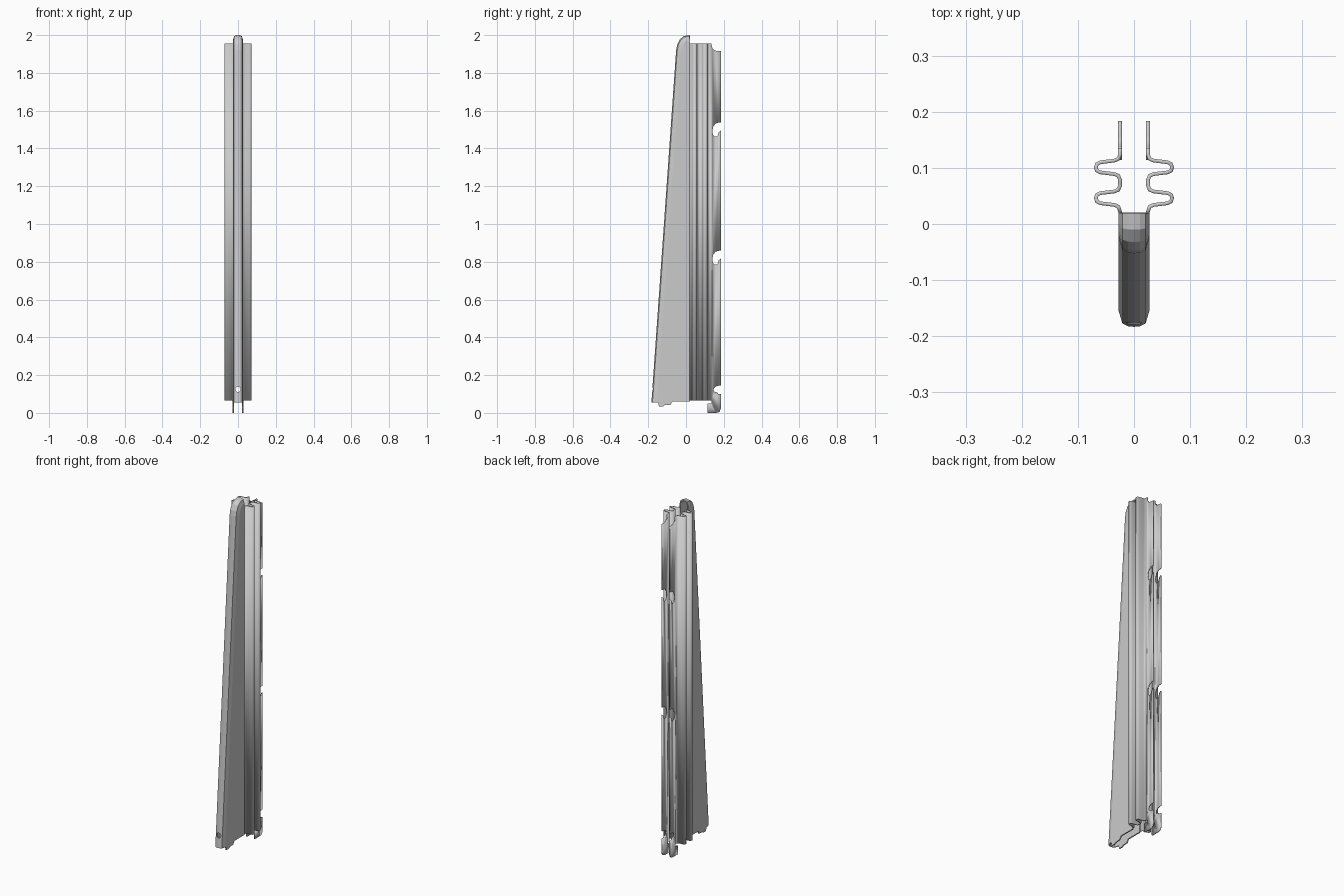
import bpy, bmesh, math
from mathutils import Vector

if "Cube" in bpy.data.objects:
    bpy.data.objects.remove(bpy.data.objects["Cube"])

T = 0.0065  # sheet thickness


def sheet_object(name, bm):
    """Turn a half surface into a mirrored, thick sheet metal part."""
    bmesh.ops.recalc_face_normals(bm, faces=bm.faces)
    me = bpy.data.meshes.new(name)
    bm.to_mesh(me)
    bm.free()
    ob = bpy.data.objects.new(name, me)
    bpy.context.collection.objects.link(ob)
    m = ob.modifiers.new("mirror", 'MIRROR')
    m.use_clip = True
    m.merge_threshold = 0.0005
    s = ob.modifiers.new("thickness", 'SOLIDIFY')
    s.thickness = T
    s.offset = 0
    s.use_even_offset = True
    bpy.ops.object.select_all(action='DESELECT')
    ob.select_set(True)
    bpy.context.view_layer.objects.active = ob
    return ob


# Tapered front channel: rounded nose swept along the front edge, plus side wall
edge = [Vector(p) for p in [(-0.183, 0.055), (-0.052, 1.92), (-0.046, 1.95),
                            (-0.032, 1.978), (-0.010, 1.995), (0.02, 2.0)]]
section = [(0, 0.003), (0.010, 0.004), (0.018, 0.008), (0.024, 0.028)]
bm = bmesh.new()
rows = []
for i, p in enumerate(edge):
    if i == 0:
        n = Vector((1, 0))
    elif i == len(edge) - 1:
        n = Vector((0, -1))
    else:
        d = (p - edge[i - 1]).normalized() + (edge[i + 1] - p).normalized()
        n = Vector((d.y, -d.x)).normalized()
    rows.append([bm.verts.new((x, p.x + n.x * k, p.y + n.y * k)) for x, k in section])
for a, b in zip(rows, rows[1:]):
    for j in range(len(section) - 1):
        bm.faces.new((a[j], a[j + 1], b[j + 1], b[j]))
bottom = [(0.02, 0.06), (-0.072, 0.06), (-0.082, 0.043), (-0.112, 0.041),
          (-0.120, 0.035), (-0.143, 0.035), (-0.148, 0.055)]
bm.faces.new([r[-1] for r in rows] + [bm.verts.new((0.024, y, z)) for y, z in bottom])
channel = sheet_object("front_channel", bm)

# Round hole through the nose near the bottom
bpy.ops.mesh.primitive_cylinder_add(vertices=20, radius=0.014, depth=0.12,
                                    location=(0, -0.18, 0.125),
                                    rotation=(math.pi / 2, 0, 0))
cutter = bpy.context.object
cutter.name = "hole_cutter"
cutter.hide_render = True
cutter.display_type = 'WIRE'
b = channel.modifiers.new("hole", 'BOOLEAN')
b.object = cutter
b.operation = 'DIFFERENCE'
b.solver = 'EXACT'

# Corrugated sides: two lobes, then a flat rear flange with hook notches
Z0, Z1 = 0.065, 1.955
lobe = [(0.028, 0.031), (0.035, 0.034), (0.060, 0.037), (0.066, 0.040),
        (0.068, 0.046), (0.066, 0.052), (0.060, 0.055), (0.035, 0.058),
        (0.028, 0.061), (0.025, 0.068)]
path = [(0.024, 0.02)] + lobe + [(0.025, 0.079)]
path += [(x, y + 0.055) for x, y in lobe[:-1]]
path += [(0.025, 0.123)]
bm = bmesh.new()
low = [bm.verts.new((x, y, Z0)) for x, y in path]
high = [bm.verts.new((x, y, Z1)) for x, y in path]
for i in range(len(path) - 1):
    bm.faces.new((low[i], low[i + 1], high[i + 1], high[i]))

top = [(0.135, Z1), (0.138, 1.935), (0.147, 1.922), (0.160, 1.917), (0.184, 1.915)]
hook = [(0.184, 1.537), (0.168, 1.536), (0.155, 1.53), (0.144, 1.515), (0.140, 1.495),
        (0.142, 1.475), (0.149, 1.464), (0.159, 1.462), (0.168, 1.469),
        (0.172, 1.485), (0.184, 1.495)]
low_hook = [(0.184, 0.145), (0.165, 0.143), (0.151, 0.135), (0.145, 0.123),
            (0.150, 0.112), (0.165, 0.108), (0.171, 0.101), (0.184, 0.100)]
tab = [(0.184, 0.022), (0.179, 0.008), (0.170, 0.002), (0.158, 0), (0.114, 0),
       (0.114, 0.05), (0.135, 0.05), (0.135, Z0)]
outline = top + hook + [(y, z - 0.678) for y, z in hook] + low_hook + tab
bm.faces.new([low[-1], high[-1]] + [bm.verts.new((0.025, y, z)) for y, z in outline])
sheet_object("corrugated_side_rails", bm)
bpy.ops.object.shade_smooth_by_angle(angle=math.radians(30))
